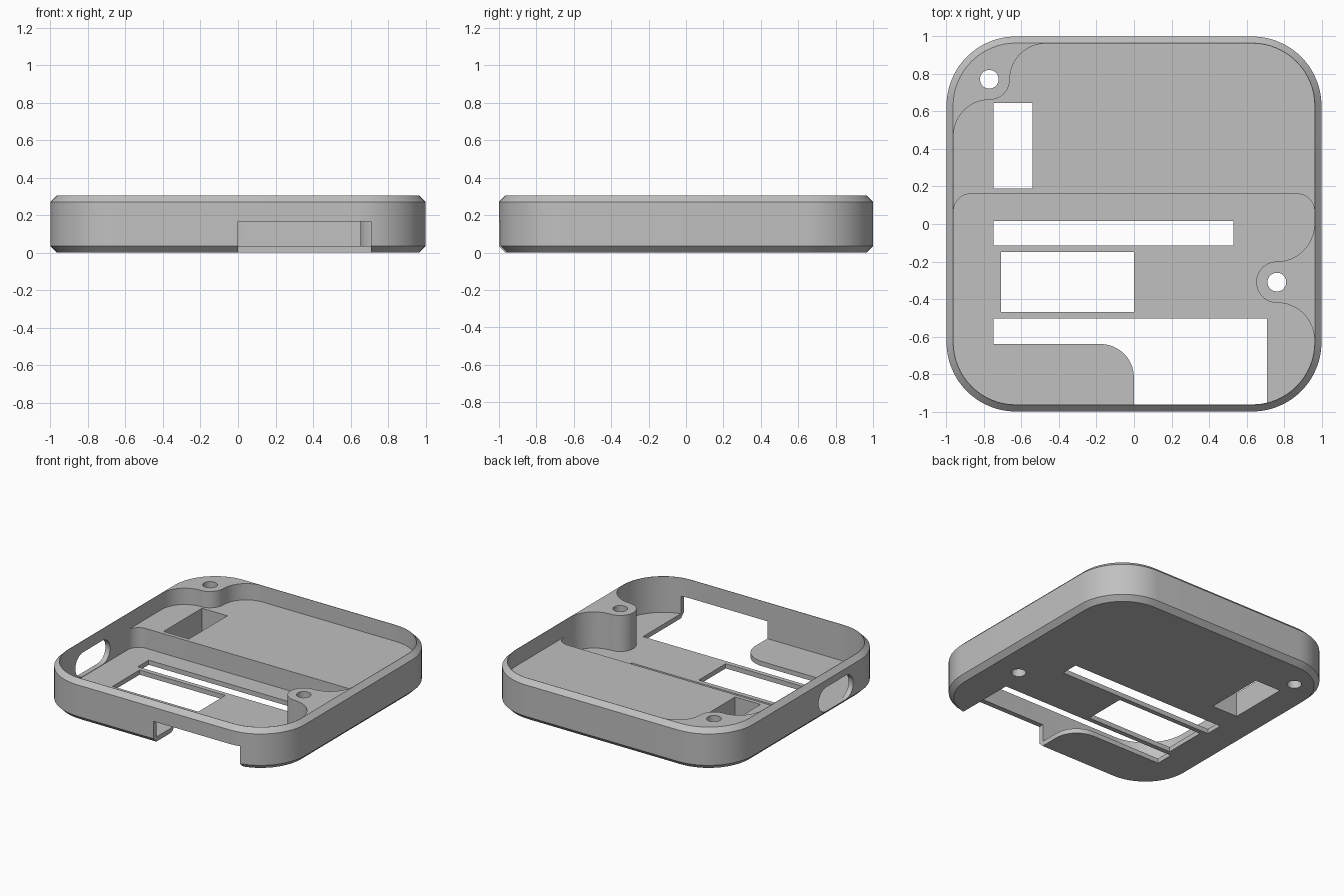
import bpy, bmesh
from math import sin, cos, radians, pi

if "Cube" in bpy.data.objects:
    bpy.data.objects.remove(bpy.data.objects["Cube"], do_unlink=True)

grey = bpy.data.materials.new("plain grey")
grey.use_nodes = True
colour = (0.53, 0.53, 0.53, 1)
grey.diffuse_color = colour
grey.node_tree.nodes["Principled BSDF"].inputs["Base Color"].default_value = colour


def arc(x, y, r, start, end, n=16):
    angles = [radians(start + (end - start) * i / n) for i in range(n + 1)]
    return [(x + r * cos(a), y + r * sin(a)) for a in angles]


def rounded_square(half, r):
    c = half - r
    return (arc(c, c, r, 0, 90) + arc(-c, c, r, 90, 180)
            + arc(-c, -c, r, 180, 270) + arc(c, -c, r, 270, 360))


def box(x0, x1, y0, y1):
    return [(x0, y0), (x1, y0), (x1, y1), (x0, y1)]


def loft(name, layers):
    """Closed solid through matching outlines, each given with its height."""
    bm = bmesh.new()
    rings = [[bm.verts.new((x, y, z)) for x, y in pts] for pts, z in layers]
    n = len(rings[0])
    bm.faces.new(rings[0][::-1])
    bm.faces.new(rings[-1])
    for low, high in zip(rings, rings[1:]):
        for i in range(n):
            j = (i + 1) % n
            bm.faces.new((low[i], low[j], high[j], high[i]))
    bmesh.ops.remove_doubles(bm, verts=bm.verts, dist=1e-5)
    bmesh.ops.recalc_face_normals(bm, faces=bm.faces)
    mesh = bpy.data.meshes.new(name)
    bm.to_mesh(mesh)
    bm.free()
    mesh.materials.append(grey)
    obj = bpy.data.objects.new(name, mesh)
    bpy.context.collection.objects.link(obj)
    return obj


def cut(pts, z0, z1, sideways=False):
    cutter = loft("cutter", [(pts, z0), (pts, z1)])
    cutter.hide_render = True
    if sideways:
        cutter.rotation_euler = (pi / 2, 0, pi / 2)
    mod = case.modifiers.new("cut", 'BOOLEAN')
    mod.operation = 'DIFFERENCE'
    mod.solver = 'EXACT'
    mod.object = cutter
    bpy.context.view_layer.objects.active = case
    bpy.ops.object.modifier_apply(modifier=mod.name)
    bpy.data.objects.remove(cutter, do_unlink=True)


# Outer shell with chamfered bottom and rim
HEIGHT, BEVEL, FLOOR, SHELF = 0.305, 0.035, 0.035, 0.183
wide = rounded_square(1, 0.37)
narrow = rounded_square(1 - BEVEL, 0.37 - BEVEL)
case = loft("tray_case", [(narrow, 0), (wide, BEVEL),
                          (wide, HEIGHT - BEVEL), (narrow, HEIGHT)])

# Cavity outlines flow around the screw post and the corner boss
IN, R = 0.962, 0.33
C = IN - R
POST = (0.762, -0.31)
BOSS = 0.772
front_part = (arc(-C, -C, R, 180, 270) + arc(C, -C, R, 270, 360)
              + arc(POST[0], POST[1] - 0.31, 0.2, 0, 90)
              + arc(*POST, 0.11, 270, 90, 32)
              + arc(POST[0], POST[1] + 0.31, 0.2, 270, 360))
back_part = (arc(C, C, R, 0, 90)
             + arc(-BOSS + 0.3, BOSS, 0.19, 90, 180)
             + arc(-BOSS, BOSS, 0.11, 0, -90)
             + arc(-BOSS, BOSS - 0.3, 0.19, 90, 180))
step_part = arc(IN - 0.09, 0.07, 0.09, 0, 90) + arc(0.09 - IN, 0.07, 0.09, 90, 180)
cut(front_part + back_part, SHELF, 0.5)
cut(front_part + step_part, FLOOR, SHELF + 0.05)

# Floor windows
cut(box(-0.75, 0.53, -0.115, 0.015), -0.1, 0.1)
cut(box(-0.71, 0, -0.47, -0.15), -0.1, 0.1)
cut(box(-0.75, -0.54, 0.19, 0.645), -0.1, 0.25)

# Long slot that opens into the front notch
notch = ([(-0.75, -0.505), (-0.75, -0.64)] + arc(-0.18, -0.82, 0.18, 90, 0)
         + [(0, -1.1), (0.71, -1.1), (0.71, -0.505)])
cut(notch[::-1], -0.1, 0.165)

# Oval port in the right wall
cut(arc(-0.23, 0.128, 0.09, -90, 90) + arc(-0.46, 0.128, 0.09, 90, 270),
    -1.1, -0.9, sideways=True)

# Screw holes
for x, y in (POST, (-BOSS, BOSS)):
    cut(arc(x, y, 0.05, 0, 360, 32), -0.1, 0.5)

bpy.ops.object.select_all(action='DESELECT')
case.select_set(True)
bpy.context.view_layer.objects.active = case
bpy.ops.object.shade_smooth_by_angle(angle=radians(30))
